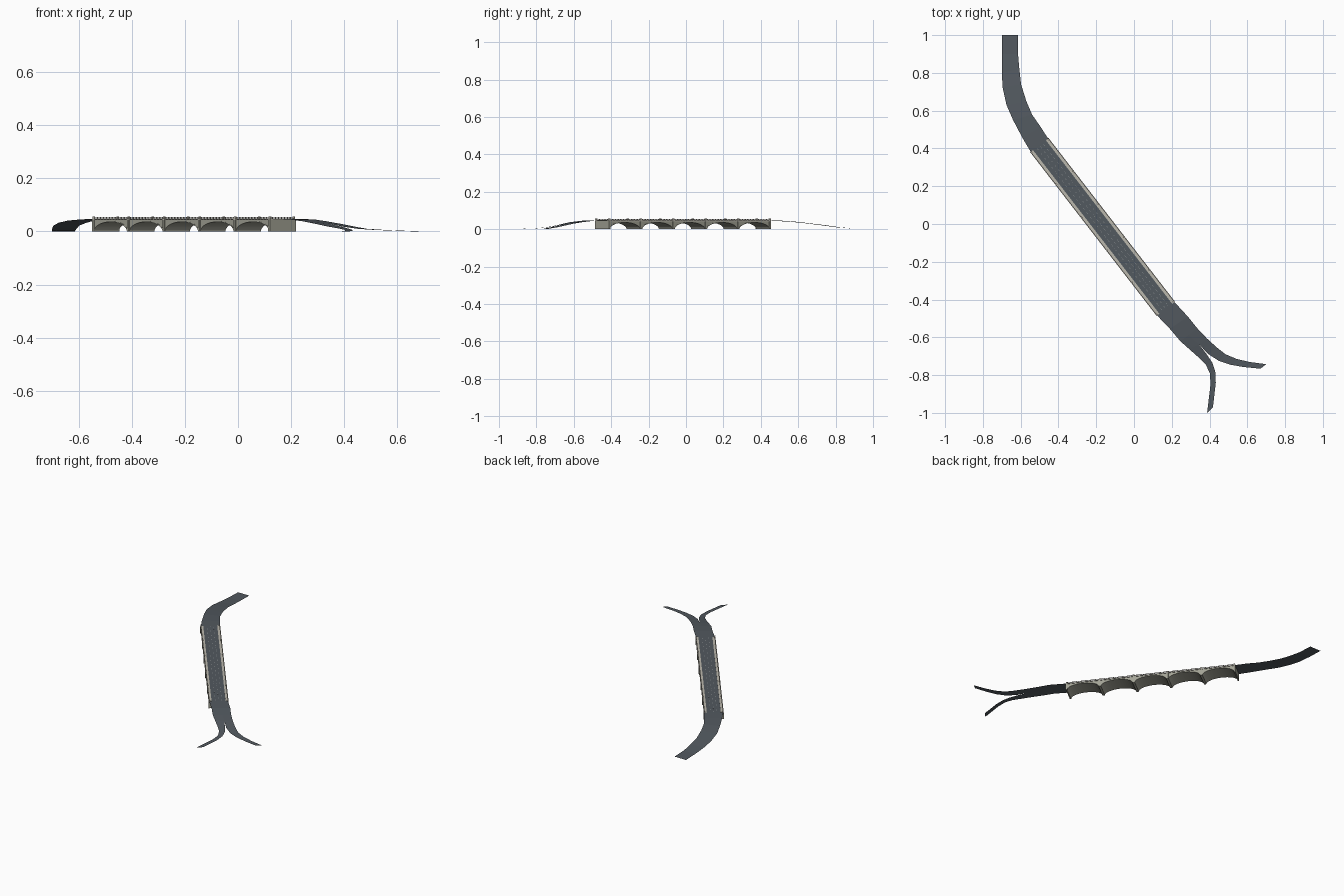
import bpy, bmesh, math
from mathutils import Matrix, Vector

if "Cube" in bpy.data.objects:
    bpy.data.objects.remove(bpy.data.objects["Cube"])

# Bridge frame: local x runs along the bridge, local y across it
ANG = math.atan2(-0.791, 0.611)
FRAME = Matrix.Translation((-0.166, -0.016, 0)) @ Matrix.Rotation(ANG, 4, 'Z')
L, W, N = 1.095, 0.116, 5
SP = L / N
DECK = 0.0465


def material(name, rgb):
    m = bpy.data.materials.new(name)
    m.diffuse_color = (*rgb, 1)
    m.use_nodes = True
    m.node_tree.nodes["Principled BSDF"].inputs["Base Color"].default_value = m.diffuse_color
    return m


STONE = material("stone", (0.36, 0.36, 0.30))
TRIM = material("pale_stone", (0.50, 0.48, 0.42))
ASPHALT = material("asphalt", (0.085, 0.10, 0.115))
PAINT = material("lane_paint", (0.30, 0.32, 0.33))


def finish(name, bm, mat, frame=Matrix()):
    me = bpy.data.meshes.new(name)
    bm.to_mesh(me)
    bm.free()
    me.materials.append(mat)
    ob = bpy.data.objects.new(name, me)
    ob.matrix_world = frame
    bpy.context.collection.objects.link(ob)
    return ob


def boxes(name, items, mat):
    """Each item: centre x, y, bottom z, size x, y, z."""
    bm = bmesh.new()
    for x, y, z, sx, sy, sz in items:
        m = Matrix.Translation((x, y, z + sz / 2)) @ Matrix.Diagonal((sx, sy, sz, 1))
        bmesh.ops.create_cube(bm, size=1, matrix=m)
    return finish(name, bm, mat, FRAME)


def arch_z(t, span, rise):
    return rise * math.sqrt(max(0, 1 - (2 * t / span) ** 2))


# Arched body: five low elliptical vaults, built in vertical slices
SPAN, RISE, SEG = 0.204, 0.036, 20
outline = [(-L / 2, 0)]
for i in range(N):
    cx = -L / 2 + SP * (i + 0.5)
    for k in range(SEG + 1):
        a = math.pi * (1 - k / SEG)
        outline.append((cx + SPAN / 2 * math.cos(a), RISE * math.sin(a)))
outline.append((L / 2, 0))
bm = bmesh.new()
rows = [[bm.verts.new((x, y, z)) for x, z in outline] for y in (-W / 2, W / 2)]
tops = [[bm.verts.new((x, y, DECK - 0.001)) for x, z in outline] for y in (-W / 2, W / 2)]
for k in range(len(outline) - 1):
    for a, b in ((rows[0], rows[1]), (tops[1], tops[0]), (tops[0], rows[0]), (rows[1], tops[1])):
        bm.faces.new((a[k], b[k], b[k + 1], a[k + 1]))
for k in (0, -1):
    bm.faces.new((rows[0][k], rows[1][k], tops[1][k], tops[0][k]))
bmesh.ops.recalc_face_normals(bm, faces=bm.faces)
finish("arched_body", bm, STONE, FRAME)

# Raised stone ring around each arch on both faces
bm = bmesh.new()
for side in (-1, 1):
    for i in range(N):
        cx = -L / 2 + SP * (i + 0.5)
        prev = None
        for k in range(SEG + 1):
            a = math.pi * k / SEG
            c, s = math.cos(a), math.sin(a)
            ring = [bm.verts.new((cx + (SPAN / 2 + e) * c, side * y, (RISE + e) * s))
                    for e, y in ((0, W / 2), (0, W / 2 + .0015), (.004, W / 2 + .0015), (.004, W / 2))]
            if prev:
                for j in range(3):
                    bm.faces.new((prev[j], prev[j + 1], ring[j + 1], ring[j]))
            prev = ring
bmesh.ops.recalc_face_normals(bm, faces=bm.faces)
finish("arch_rings", bm, STONE, FRAME)

# Pilasters, cornice, pavements, posts, balusters and handrails
piers = [-L / 2 + SP * i for i in range(N + 1)]
piers[0] += 0.005
piers[-1] -= 0.005
SIDES = (-1, 1)
RAIL_Y = W / 2 - 0.001
boxes("pilasters", [(x, s * (W / 2 + .001), 0, .011, .005, DECK - .002) for x in piers for s in SIDES], STONE)
boxes("cornice", [(0, s * (W / 2 - .001), DECK - .004, L, .009, .004) for s in SIDES], TRIM)
boxes("pavements", [(0, s * (W / 2 - .008), DECK - .001, L, .014, .003) for s in SIDES], TRIM)
boxes("rail_posts", [(x, s * RAIL_Y, DECK, .008, .006, .0095) for x in piers for s in SIDES], TRIM)
boxes("rail_post_caps", [(x, s * RAIL_Y, DECK + .009, .010, .008, .0015) for x in piers for s in SIDES], TRIM)
boxes("handrails", [(0, s * RAIL_Y, DECK + .0065, L, .004, .0018) for s in SIDES], TRIM)
n = 60
boxes("balusters", [(-L / 2 + L * (i + .5) / n, s * RAIL_Y, DECK, .0035, .003, .007)
                    for i in range(n) for s in SIDES], TRIM)

# Dashed lane lines
boxes("lane_dashes", [(-L / 2 + L * (i + .5) / 36, y, DECK + .0008, .015, .0014, .0004)
                      for i in range(36) for y in (-.02, 0, .02)], PAINT)


def ribbon(name, pairs):
    """Sheet of road between left and right edge points: lx, ly, rx, ry, z."""
    bm = bmesh.new()
    prev = None
    for lx, ly, rx, ry, z in pairs:
        cur = (bm.verts.new((lx, ly, z)), bm.verts.new((rx, ry, z)))
        if prev:
            bm.faces.new((prev[0], cur[0], cur[1], prev[1]))
        prev = cur
    return finish(name, bm, ASPHALT)


def edge(x):
    a, b = FRAME @ Vector((x, -W / 2, 0)), FRAME @ Vector((x, W / 2, 0))
    return (a.x, a.y, b.x, b.y)


# Road: north approach and deck, then two ramps splitting at the south end
Z = DECK + 0.0004
ribbon("main_road", [
    (-.70, 1.0, -.615, 1.0, 0), (-.70, .90, -.614, .90, .003), (-.70, .80, -.607, .82, .011),
    (-.695, .72, -.598, .74, .022), (-.675, .63, -.57, .65, .033), (-.64, .55, -.54, .58, .041),
    (-.59, .455, -.495, .515, .0455), (*edge(-L / 2), Z), (*edge(L / 2), Z),
    (.19, -.555, .285, -.49, .0455), (.245, -.62, .335, -.552, .038)])
ribbon("west_ramp", [
    (.245, -.62, .29, -.586, .038), (.29, -.66, .345, -.638, .029), (.335, -.70, .385, -.69, .019),
    (.38, -.745, .415, -.735, .011), (.402, -.79, .43, -.78, .006), (.405, -.85, .433, -.84, .003),
    (.387, -1.0, .418, -.97, 0)])
ribbon("east_ramp", [
    (.29, -.586, .335, -.552, .038), (.345, -.638, .385, -.605, .029), (.395, -.69, .44, -.655, .018),
    (.45, -.725, .485, -.69, .010), (.51, -.745, .545, -.715, .006), (.58, -.757, .615, -.731, .003),
    (.67, -.766, .70, -.742, 0)])
